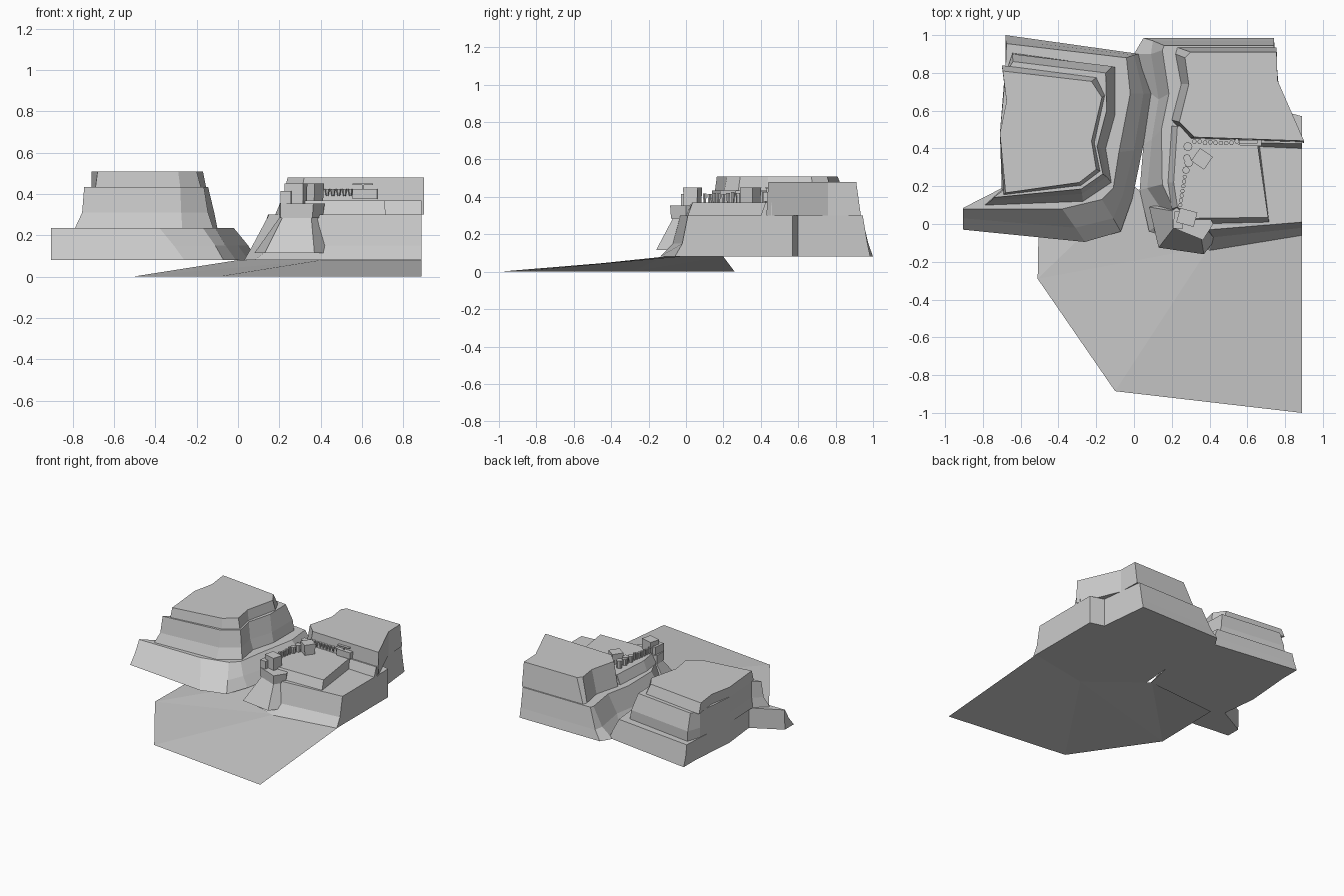
import bpy, bmesh, math, random
random.seed(4)

def make(name, verts, faces):
    me = bpy.data.meshes.new(name)
    me.from_pydata(verts, [], faces)
    bm = bmesh.new()
    bm.from_mesh(me)
    bmesh.ops.recalc_face_normals(bm, faces=bm.faces)
    bm.to_mesh(me)
    bm.free()
    ob = bpy.data.objects.new(name, me)
    bpy.context.collection.objects.link(ob)
    return ob

def loft(name, *rings):
    """Stack (height, outline) rings into a closed solid."""
    n = len(rings[0][1])
    verts = [(x, y, z) for z, pts in rings for x, y in pts]
    faces = [tuple(range(n))[::-1], tuple(range((len(rings) - 1) * n, len(rings) * n))]
    for r in range(len(rings) - 1):
        for i in range(n):
            j = (i + 1) % n
            faces.append((r * n + i, r * n + j, r * n + n + j, r * n + n + i))
    return make(name, verts, faces)

def box(name, x, y, z0, z1, sx, sy, deg, flare=1.0):
    a = math.radians(deg)
    def ring(k):
        return [(x + k * (u * sx * math.cos(a) - v * sy * math.sin(a)) / 2,
                 y + k * (u * sx * math.sin(a) + v * sy * math.cos(a)) / 2)
                for u, v in ((-1, -1), (1, -1), (1, 1), (-1, 1))]
    return loft(name, (z0, ring(1)), (z1, ring(flare)))

def post(name, x, y, z0, z1, r0, r1, n=7):
    def ring(r):
        return [(x + r * math.cos(i * math.tau / n), y + r * math.sin(i * math.tau / n))
                for i in range(n)]
    return loft(name, (z0, ring(r0)), (z1, ring(r1)))

# sloping open ground sheet
make("ground", [(-.51, -.29, 0), (-.1, -.885, 0), (.89, -1, 0), (.89, -.03, .08),
                (.4, -.12, .08), (0, .2, .08), (-.5, .26, 0)],
     [(1, 2, 3, 4), (0, 1, 4), (0, 4, 5), (0, 5, 6)])

# left mesa: three stepped tiers
loft("left_lower_tier",
     (.08, [(-.905, -.03), (-.26, -.095), (-.07, -.04), (-.01, .13), (.05, .42), (.09, .69),
            (.03, .9), (-.68, 1), (-.68, .85), (-.71, .48), (-.68, .2), (-.905, .08)]),
     (.15, [(-.905, .03), (-.31, -.02), (-.11, .03), (-.06, .15), (.0, .39), (.05, .69),
            (0, .895), (-.68, .975), (-.68, .84), (-.71, .48), (-.68, .2), (-.905, .082)]),
     (.235, [(-.905, .08), (-.38, .08), (-.17, .13), (-.11, .19), (-.08, .38), (-.02, .69),
             (-.04, .88), (-.675, .955), (-.68, .83), (-.71, .48), (-.68, .2), (-.905, .085)]))
loft("left_middle_tier",
     (.235, [(-.79, .1), (-.27, .12), (-.12, .22), (-.15, .4), (-.1, .58), (-.1, .83),
             (-.645, .905), (-.68, .8), (-.71, .48), (-.7, .18)]),
     (.31, [(-.755, .125), (-.275, .16), (-.145, .25), (-.175, .4), (-.115, .58), (-.115, .835),
            (-.645, .9), (-.68, .8), (-.71, .48), (-.69, .18)]),
     (.435, [(-.745, .14), (-.28, .185), (-.165, .265), (-.195, .41), (-.145, .6), (-.15, .8),
             (-.64, .86), (-.68, .8), (-.71, .48), (-.69, .18)]))
loft("left_top_tier",
     (.435, [(-.69, .155), (-.28, .205), (-.18, .28), (-.21, .43), (-.155, .68), (-.2, .775),
             (-.7, .84), (-.675, .65), (-.71, .48)]),
     (.51, [(-.68, .165), (-.29, .22), (-.2, .29), (-.225, .44), (-.17, .67), (-.225, .755),
            (-.695, .81), (-.675, .65), (-.71, .48)]))

# right mesa: broad base, terrace and tall rear block
loft("right_lower_tier",
     (.08, [(.89, -.06), (.89, .57), (.78, .6), (.74, .985), (.05, .985), (.0, .9), (.09, .69),
            (.05, .42), (.03, .18), (.08, -.04), (.4, -.14)]),
     (.15, [(.89, -.02), (.89, .57), (.78, .6), (.74, .97), (.1, .97), (.09, .9), (.13, .66),
            (.095, .45), (.07, .19), (.17, .04), (.42, -.07)]),
     (.3, [(.89, .01), (.89, .57), (.78, .6), (.74, .945), (.16, .945), (.15, .92), (.185, .69),
           (.145, .5), (.15, .21), (.21, .08), (.4, -.03)]))
loft("right_terrace",
     (.3, [(.2, .08), (.3, .0), (.715, .01), (.66, .45), (.2, .52), (.18, .22)]),
     (.37, [(.23, .09), (.31, .03), (.71, .035), (.65, .45), (.23, .52), (.21, .22)]))
loft("right_rear_block",
     (.3, [(.9, .43), (.76, .76), (.755, .935), (.23, .935), (.22, .9), (.25, .74), (.2, .55), (.29, .45)]),
     (.48, [(.9, .44), (.76, .76), (.755, .91), (.3, .91), (.27, .88), (.29, .74), (.24, .54), (.32, .46)]))
loft("rear_block_rim",
     (.3, [(.66, .41), (.89, .4), (.89, .46), (.66, .46)]),
     (.37, [(.66, .43), (.89, .425), (.89, .46), (.66, .46)]))

# corner bastion with overhanging cap
loft("bastion",
     (.115, [(.08, .09), (.13, -.125), (.37, -.16), (.44, -.07), (.42, .08), (.25, .13)]),
     (.285, [(.2, .07), (.215, -.015), (.355, -.07), (.4, .0), (.37, .07), (.27, .11)]))
loft("bastion_cap",
     (.285, [(.2, .07), (.205, -.02), (.36, -.08), (.41, .0), (.38, .07), (.26, .11)]),
     (.355, [(.2, .07), (.205, -.02), (.365, -.085), (.42, .0), (.38, .08), (.26, .11)]))

# lookout blocks
box("front_lookout", .28, .035, .35, .45, .09, .075, -15, 1.05)
box("front_lookout_annex", .235, .02, .35, .415, .05, .09, -5)
box("middle_lookout", .36, .345, .37, .45, .075, .075, -35, 1.1)
box("rear_hut", .615, .435, .375, .425, .12, .04, -2)
box("rear_hut_lintel", .605, .435, .445, .452, .1, .02, 0)
box("rear_hut_stem", .605, .435, .425, .445, .01, .01, 0)

# boulders on the canyon rim
for x, y, r, h in ((.285, .41, .024, .43), (.29, .325, .024, .425), (.275, .285, .02, .42),
                   (.28, .35, .02, .42)):
    post("boulder", x, y, .365, h, r * .8, r, 8)

# tapered stakes along the rim and the foot of the rear block
for i in range(7):
    post("rim_stake", .245 + .004 * i, .1 + .025 * i, .365, .415 + random.uniform(0, .012), .007, .012, 6)
for i in range(9):
    post("rear_stake", .32 + .028 * i, .435 + random.uniform(-.008, .004), .39, .425, .006, .013, 6)
